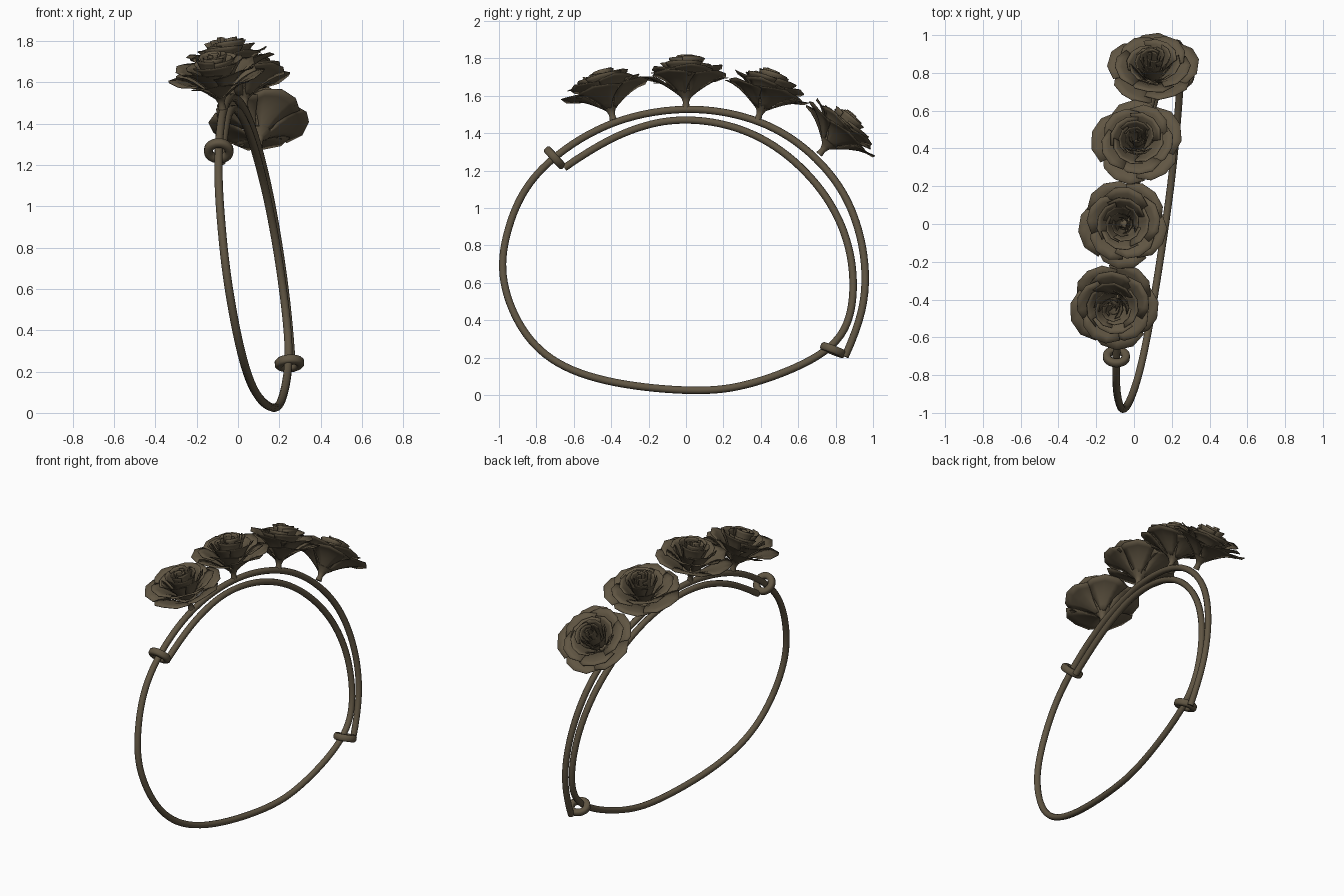
import bpy, bmesh, math, random
from mathutils import Vector, Matrix

if "Cube" in bpy.data.objects:
    bpy.data.objects.remove(bpy.data.objects["Cube"])

random.seed(4)
mat = bpy.data.materials.new("dark bronze")
mat.diffuse_color = (0.118, 0.092, 0.056, 1)
mat.use_nodes = True
mat.node_tree.nodes["Principled BSDF"].inputs["Base Color"].default_value = mat.diffuse_color


def tilted(y, z):
    # the bangle lies in one slightly leaning plane
    return Vector((0.17 + 0.14 * y - 0.13 * z, y, z))


def finish(ob, angle=35):
    ob.data.materials.clear()
    ob.data.materials.append(mat)
    bpy.ops.object.select_all(action='DESELECT')
    ob.select_set(True)
    bpy.context.view_layer.objects.active = ob
    bpy.ops.object.shade_smooth_by_angle(angle=math.radians(angle))


def place_at(y, z, sy, sz, spin=0.0):
    # local z points along the in-plane direction (sy, sz)
    axis = Vector((0.14 * sy - 0.13 * sz, sy, sz))
    return (Matrix.Translation(tilted(y, z)) @
            axis.to_track_quat('Z', 'Y').to_matrix().to_4x4() @ Matrix.Rotation(spin, 4, 'Z'))


def add(name, bm, matrix, angle=35):
    me = bpy.data.meshes.new(name)
    bmesh.ops.recalc_face_normals(bm, faces=bm.faces)
    bm.to_mesh(me)
    bm.free()
    ob = bpy.data.objects.new(name, me)
    bpy.context.collection.objects.link(ob)
    ob.matrix_world = matrix
    finish(ob, angle)
    return ob


def lathe(name, prof, n, matrix, closed):
    bm = bmesh.new()
    rings = [[bm.verts.new((r * math.cos(i * math.tau / n), r * math.sin(i * math.tau / n), h))
              for i in range(n)] for r, h in prof]
    for p, q in zip(rings, rings[1:] + rings[:1] if closed else rings[1:]):
        for i in range(n):
            bm.faces.new((p[i], p[(i + 1) % n], q[(i + 1) % n], q[i]))
    if not closed:
        bm.faces.new(rings[0])
        bm.faces.new(rings[-1])
    return add(name, bm, matrix, 50)


# overlapping wire: inner end, once round, then the outer strand
path = [(-.65, 1.215), (-.46, 1.34), (-.25, 1.432), (-.03, 1.47), (.23, 1.44),
        (.5, 1.315), (.74, 1.075), (.865, .81), (.893, .57), (.86, .38),
        (.755, .243), (.55, .132), (.3, .05), (.05, .024), (-.35, .06),
        (-.68, .165), (-.88, .36), (-.98, .63), (-.955, .86), (-.875, 1.07),
        (-.715, 1.26), (-.4, 1.455), (0, 1.53), (.35, 1.475), (.607, 1.34),
        (.81, 1.13), (.92, .89), (.963, .62), (.93, .4), (.85, .205)]
pts = [tilted(y, z) for y, z in path]
ctrl = [p.copy() for p in pts]
for i in range(1, len(pts) - 1):
    ctrl[i] -= (pts[i - 1] + pts[i + 1] - 2 * pts[i]) / 6.5
cu = bpy.data.curves.new("bangle_wire", 'CURVE')
cu.dimensions = '3D'
cu.bevel_depth = 0.02
cu.bevel_resolution = 3
cu.resolution_u = 7
cu.use_fill_caps = True
sp = cu.splines.new('NURBS')
sp.points.add(len(ctrl) - 1)
for sp_pt, co in zip(sp.points, ctrl):
    sp_pt.co = (*co, 1)
sp.order_u = 4
sp.use_endpoint_u = True
wire = bpy.data.objects.new("bangle_wire", cu)
bpy.context.collection.objects.link(wire)
wire.select_set(True)
bpy.context.view_layer.objects.active = wire
bpy.ops.object.convert(target='MESH')
finish(bpy.context.view_layer.objects.active, 40)

# sliding loops at both wire ends, rounded-square section
LOOP = [(.031, -.012), (.039, -.021), (.062, -.021), (.071, -.012),
        (.071, .012), (.062, .021), (.039, .021), (.031, .012)]
lathe("left_loop", LOOP, 28, place_at(-.702, 1.268, .74, .67), True)
lathe("right_loop", LOOP, 28, place_at(.786, .24, .37, .93), True)

# petal layers: count, tip radius, root height, tip height, half angle, flare, start
LAYERS = [(5, .242, .050, .165, 42, 1.0, 0),
          (5, .200, .060, .205, 44, .95, 36),
          (4, .140, .070, .235, 54, .75, 10),
          (4, .095, .090, .255, 56, .55, 50),
          (3, .062, .110, .268, 72, .45, 15),
          (3, .032, .130, .275, 75, .35, 70)]


def petal(bm, rt, zb, zt, half, flare, start):
    NU, NV = 4, 5
    outer = rt > .17
    rows = []
    ln = random.uniform(.95, 1.03)
    lift = random.uniform(-.014, .014)
    for j in range(NV + 1):
        row = []
        for i in range(NU + 1):
            u = i / NU * 2 - 1
            t = j / NV * ln
            v = t * (1 - (.15 if outer else .07) * abs(u) ** 2.5)
            a = start + half * u * (.55 + .45 * math.sin(min(t, 1) * math.pi / 2))
            r = .02 + (rt - .02) * v ** flare + .010 * u * v
            # cupped: rises steadily, the outer lips flatten off
            h = zb + (zt - zb + lift) * math.sin(min(v, 1.05) * (1.6 if outer else 1.35))
            if outer:
                h += .012 * (v ** 4) * (1 - 2 * abs(u))
            row.append(bm.verts.new((r * math.cos(a), r * math.sin(a), h)))
        rows.append(row)
    for p, q in zip(rows, rows[1:]):
        for i in range(NU):
            bm.faces.new((p[i], p[i + 1], q[i + 1], q[i]))


STEM = [(.02, -.005), (.016, .025), (.026, .05), (.06, .08), (.02, .12)]


def rose(k, y, z, tilt, spin):
    place = place_at(y, z, math.sin(tilt), math.cos(tilt), spin)
    bm = bmesh.new()
    for n, rt, zb, zt, half, flare, start in LAYERS:
        for i in range(n):
            petal(bm, rt, zb, zt, math.radians(half), flare,
                  math.radians(start + 360 * i / n))
    ob = add(f"rose_petals_{k}", bm, place)
    sol = ob.modifiers.new("thickness", 'SOLIDIFY')
    sol.thickness = 0.004
    sol.offset = 0
    # flared stem joining the flower to the wire
    lathe(f"rose_stem_{k}", STEM, 12, place, False)


# four roses along the outer strand
for k, (y, z, deg, spin) in enumerate([(-.39, 1.475, -14, .3), (0, 1.54, 0, 1.1),
                                       (.385, 1.475, 17, 2.0), (.715, 1.29, 40, .8)], 1):
    rose(k, y, z, math.radians(deg), spin)
